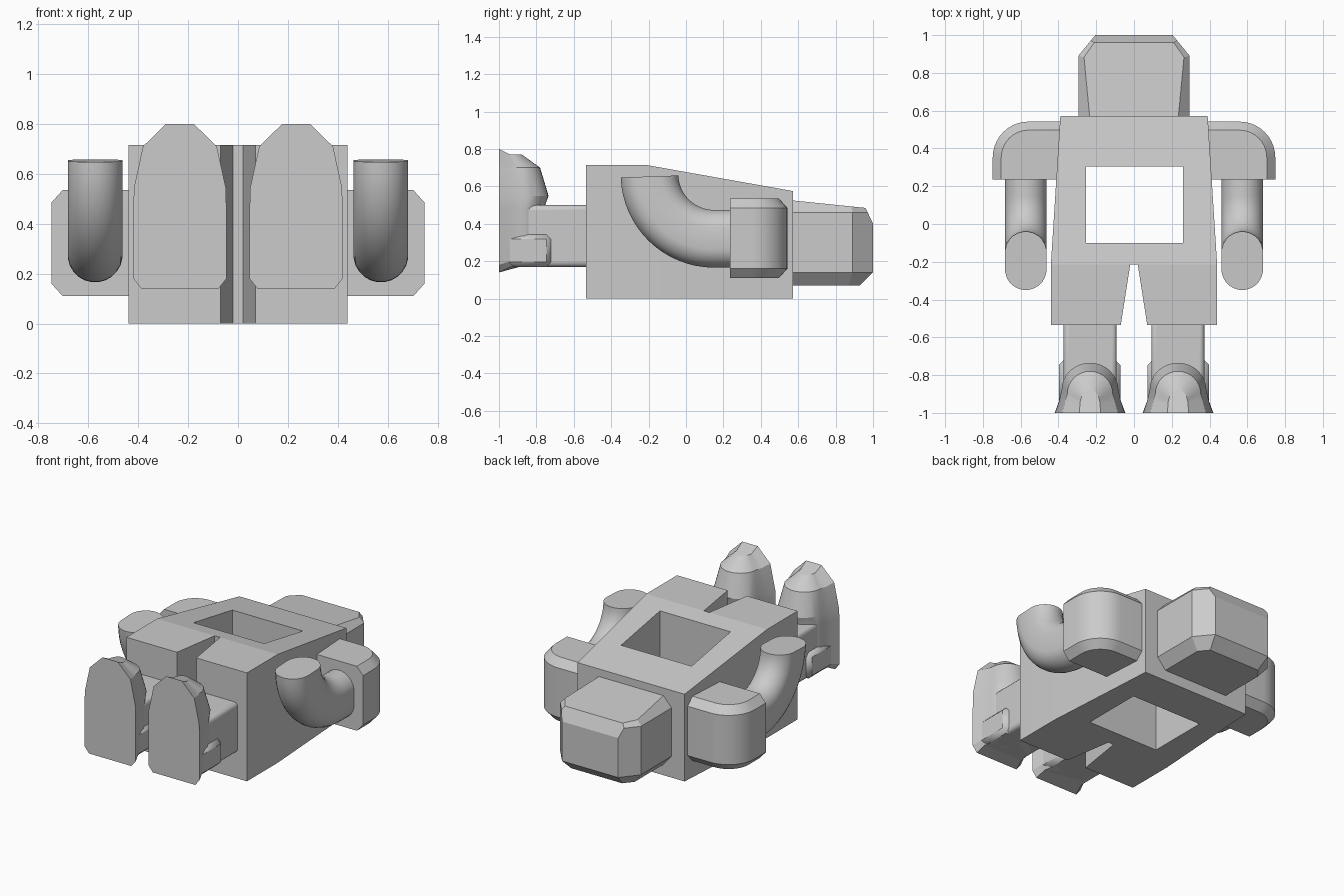
import bpy
import bmesh
from math import sin, cos, pi, radians
from mathutils import Vector

cube = bpy.data.objects.get("Cube")
if cube:
    bpy.data.objects.remove(cube)

grey = bpy.data.materials.new("plain grey")
grey.use_nodes = True
GREY = (0.6, 0.6, 0.6, 1)
grey.diffuse_color = GREY
grey.node_tree.nodes["Principled BSDF"].inputs["Base Color"].default_value = GREY


def finish(name, bm, mirror=False):
    """Turn a bmesh into a grey object, optionally mirrored across x."""
    bmesh.ops.recalc_face_normals(bm, faces=bm.faces)
    mesh = bpy.data.meshes.new(name)
    bm.to_mesh(mesh)
    bm.free()
    mesh.materials.append(grey)
    obj = bpy.data.objects.new(name, mesh)
    bpy.context.collection.objects.link(obj)
    if mirror:
        obj.modifiers.new("Mirror", 'MIRROR')
    return obj


def loft(name, rings, mirror=False):
    """Skin a list of closed rings and cap both ends."""
    bm = bmesh.new()
    loops = [[bm.verts.new(p) for p in ring] for ring in rings]
    n = len(loops[0])
    for a, b in zip(loops, loops[1:]):
        for i in range(n):
            j = (i + 1) % n
            bm.faces.new((a[i], a[j], b[j], b[i]))
    bm.faces.new(loops[0])
    bm.faces.new(loops[-1])
    return finish(name, bm, mirror)


def box_mesh(lo, hi):
    bm = bmesh.new()
    bmesh.ops.create_cube(bm, size=1)
    for v in bm.verts:
        v.co = [l + (c + 0.5) * (h - l) for l, h, c in zip(lo, hi, v.co)]
    return bm


def slice_off(bm, point, normal):
    """Remove everything in front of a plane and close the cut."""
    res = bmesh.ops.bisect_plane(bm, geom=bm.verts[:] + bm.edges[:] + bm.faces[:], dist=1e-5,
                                 plane_co=point, plane_no=normal, clear_outer=True)
    edges = [e for e in res["geom_cut"] if isinstance(e, bmesh.types.BMEdge)]
    if edges:
        bmesh.ops.edgenet_fill(bm, edges=edges)


def bevel(obj, width, segments=1):
    mod = obj.modifiers.new("Bevel", 'BEVEL')
    mod.width = width
    mod.segments = segments
    mod.limit_method = 'ANGLE'


def cut(obj, cutter):
    cutter.hide_render = True
    cutter.hide_set(True)
    mod = obj.modifiers.new("Cut", 'BOOLEAN')
    mod.operation = 'DIFFERENCE'
    mod.solver = 'EXACT'
    mod.object = cutter


# Body: notched outline, sloping chest and a square opening right through
half = [(0.02, -0.215), (0.07, -0.535), (0.44, -0.535), (0.44, -0.215), (0.39, 0.572)]
outline = half + [(-x, y) for x, y in reversed(half)]
body = loft("body", [[(x, y, z) for x, y in outline] for z in (0, 0.715)])
wedge_bm = box_mesh((-1, -0.215, 0.3), (1, 1, 1))
slice_off(wedge_bm, (0, -0.215, 0.715), (0, -0.14, -0.787))
wedge = finish("chest_slope_cutter", wedge_bm)
opening = finish("opening_cutter", box_mesh((-0.255, -0.1, -0.5), (0.26, 0.305, 1.5)))
cut(body, wedge)
bevel(body, 0.008)
cut(body, opening)

# Head: block with planed edges and corners
bm = box_mesh((-0.295, 0.54, 0.07), (0.295, 1, 0.54))
slice_off(bm, (0, 0.57, 0.525), (0, 0.04, 0.39))
slice_off(bm, (0, 1, 0.4), (0, 0.085, 0.04))
slice_off(bm, (0, 1, 0.14), (0, 0.07, -0.07))
for s in (1, -1):
    slice_off(bm, (0.295 * s, 0.89, 0), (0.11 * s, 0.09, 0))
    slice_off(bm, (0.295 * s, 0, 0.46), (0.065 * s, 0, 0.06))
    slice_off(bm, (0.295 * s, 0, 0.14), (0.07 * s, 0, -0.06))
    slice_off(bm, (0.295 * s, 0.89, 0.46), (0.055 * s, 0.045, 0.06))
    slice_off(bm, (0.295 * s, 0.89, 0.14), (0.055 * s, 0.045, -0.06))
finish("head", bm)


# Shoulders: rounded outer corner, chamfered above and below
def shoulder_ring(z, r):
    arc = [(0.558 + r * sin(a), 0.352 + r * cos(a), z) for a in [pi / 2 * i / 10 for i in range(11)]]
    return [(0.37, 0.235, z), (0.37, 0.352 + r, z)] + arc + [(0.558 + r, 0.235, z)]


loft("shoulder", [shoulder_ring(z, r) for z, r in
                  ((0.11, 0.145), (0.16, 0.19), (0.485, 0.19), (0.535, 0.145))], True)

# Arms: stadium section swept round a quarter bend
section = []
for i in range(24):
    a = 2 * pi * (i + 0.5) / 24
    section.append((0.11 * cos(a), 0.11 * sin(a) + (0.045 if sin(a) > 0 else -0.045)))


def arm_ring(angle, y):
    return [(0.573 + u, y - (0.345 + v) * sin(angle), 0.665 - (0.345 + v) * cos(angle))
            for u, v in section]


loft("arm", [arm_ring(0, 0.26)] + [arm_ring(radians(88) * i / 16, 0.15) for i in range(17)], True)

# Legs and heels
leg = finish("leg", box_mesh((0.092, -0.95, 0.17), (0.372, -0.5, 0.5)), True)
bevel(leg, 0.025, 3)
heel = finish("heel", box_mesh((0.072, -0.97, 0.17), (0.398, -0.72, 0.345)), True)
bevel(heel, 0.027)


# Feet: arched sections flaring out to a flat sole
def foot_ring(z, front_z, front_w, w, depth):
    side = [(front_w, -1, front_z), (w + (front_w - w) * 0.4, -0.94, z)]
    y = -0.995 + (depth + 0.995) * 0.45
    arc = [(w * cos(pi * i / 16), y + (depth - y) * sin(pi * i / 16), z) for i in range(17)]
    ring = side + arc + [(-a, b, c) for a, b, c in reversed(side)]
    return [(0.233 + a, b, c) for a, b, c in ring]


loft("foot", [foot_ring(*level) for level in (
    (0.17, 0.14, 0.155, 0.135, -0.76),
    (0.2, 0.18, 0.187, 0.15, -0.76),
    (0.48, 0.48, 0.186, 0.15, -0.76),
    (0.55, 0.545, 0.184, 0.15, -0.735),
    (0.7, 0.71, 0.148, 0.12, -0.78),
    (0.77, 0.8, 0.056, 0.05, -0.877))], True)

# Smooth the curved parts while keeping creases sharp
bpy.ops.object.select_all(action='DESELECT')
for obj in bpy.context.collection.objects:
    if obj.type == 'MESH' and not obj.hide_render and grey.name in obj.data.materials:
        obj.select_set(True)
        bpy.context.view_layer.objects.active = obj
bpy.ops.object.shade_smooth_by_angle(angle=radians(20))
